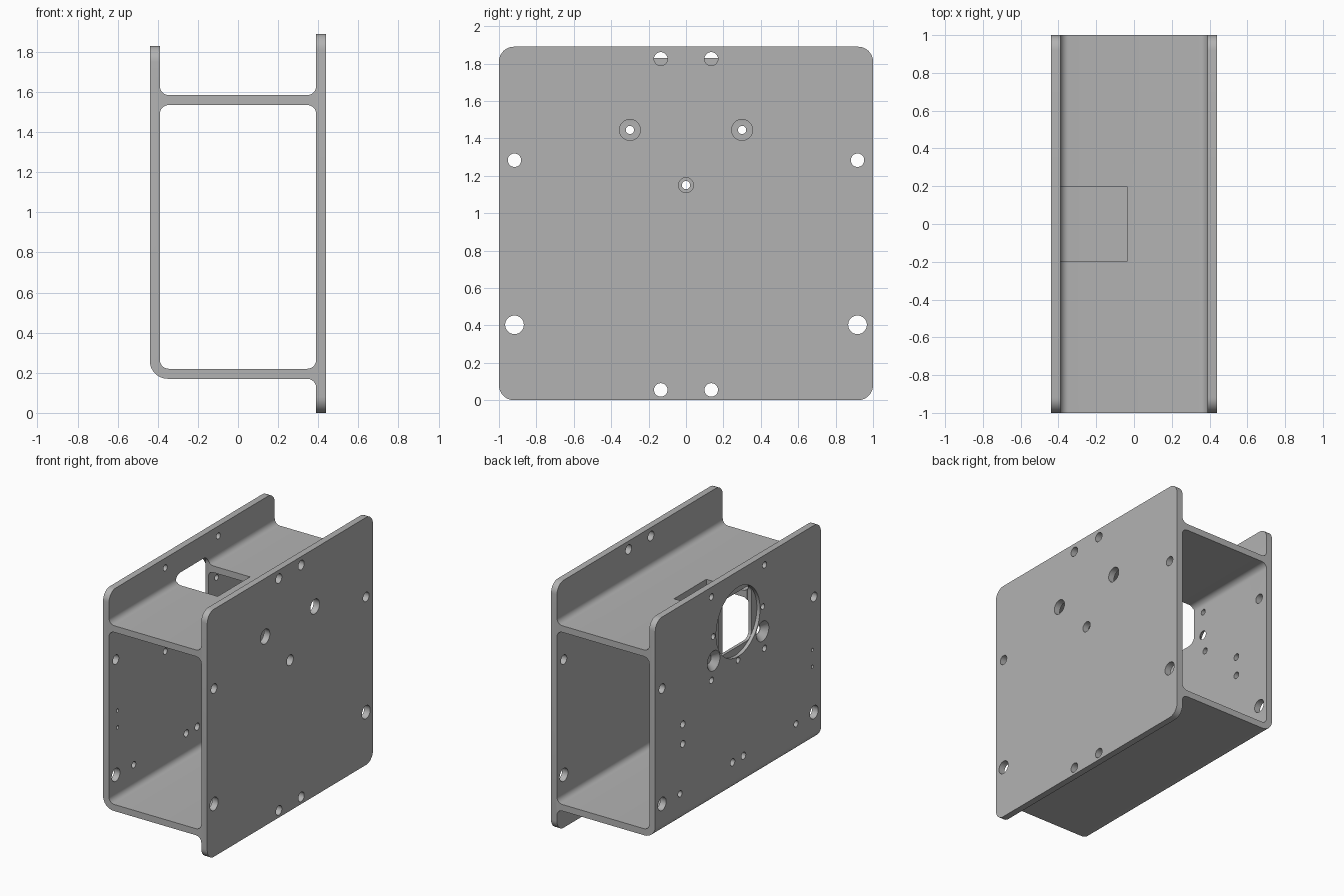
import bpy, bmesh
from math import sin, cos, pi
from mathutils import Matrix, Vector

cube = bpy.data.objects.get("Cube")
if cube:
    bpy.data.objects.remove(cube, do_unlink=True)

# Main dimensions
OUT, INN = 0.44, 0.39            # outer and inner faces of both side plates
FILLET, CORNER = 0.045, 0.08
LOW, HIGH = (0.17, 0.22), (1.535, 1.585)   # lower and upper web heights
TALL_TOP, SHORT_TOP = 1.89, 1.83
HUB_Z = 1.443


def arc(p, d1, d2, r, n=8):
    """Points rounding the square corner p between directions d1 and d2."""
    c = p + r * (d1 + d2)
    return [c - r * (d2 * cos(t) + d1 * sin(t))
            for t in (pi / 2 * i / n for i in range(n + 1))]


def rounded(corners):
    """Outline from (u, v, radius) corners."""
    pts = []
    for i, (u, v, r) in enumerate(corners):
        p = Vector((u, v))
        if not r:
            pts.append(p)
            continue
        before = Vector(corners[i - 1][:2])
        after = Vector(corners[(i + 1) % len(corners)][:2])
        pts += arc(p, (before - p).normalized(), (after - p).normalized(), r)
    return pts


def box(u0, u1, v0, v1, r):
    return rounded([(u0, v0, r), (u1, v0, r), (u1, v1, r), (u0, v1, r)])


def prism(bm, pts, axis, a, b):
    """Extrude an outline along x (outline in y, z) or y (outline in x, z)."""
    def place(p, t):
        return (t, p.x, p.y) if axis == "x" else (p.x, t, p.y)
    face = bm.faces.new([bm.verts.new(place(p, a)) for p in pts])
    new = bmesh.ops.extrude_face_region(bm, geom=[face])["geom"]
    verts = [g for g in new if isinstance(g, bmesh.types.BMVert)]
    shift = (b - a, 0, 0) if axis == "x" else (0, b - a, 0)
    bmesh.ops.translate(bm, verts=verts, vec=shift)


def drill(bm, x0, x1, y, z, r, r_end=None, n=32):
    """Round plug along x, tapered if r_end is given."""
    place = Matrix.Translation(((x0 + x1) / 2, y, z)) @ Matrix.Rotation(pi / 2, 4, "Y")
    bmesh.ops.create_cone(bm, cap_ends=True, segments=n, radius1=r,
                          radius2=r if r_end is None else r_end,
                          depth=x1 - x0, matrix=place)


def finish(bm, name):
    bmesh.ops.recalc_face_normals(bm, faces=bm.faces)
    mesh = bpy.data.meshes.new(name)
    bm.to_mesh(mesh)
    bm.free()
    ob = bpy.data.objects.new(name, mesh)
    bpy.context.collection.objects.link(ob)
    return ob


def cut(target, bm):
    """Subtract the plugs in bm from the target."""
    cutter = finish(bm, "cutter")
    cutter.hide_render = True
    mod = target.modifiers.new("cut", "BOOLEAN")
    mod.operation, mod.solver, mod.object = "DIFFERENCE", "EXACT", cutter
    bpy.context.view_layer.objects.active = target
    bpy.ops.object.modifier_apply(modifier=mod.name)
    bpy.data.objects.remove(cutter, do_unlink=True)


# Bracket body: two plates joined by two webs, as one section
bm = bmesh.new()
prism(bm, rounded([
    (OUT, 0, 0), (OUT, TALL_TOP, 0), (INN, TALL_TOP, 0),
    (INN, HIGH[1], FILLET), (-INN, HIGH[1], FILLET),
    (-INN, SHORT_TOP, 0), (-OUT, SHORT_TOP, 0),
    (-OUT, LOW[0], 0.09), (INN, LOW[0], FILLET), (INN, 0, 0)]), "y", -1, 1)
body = finish(bm, "bracket_body")

# Open tunnel between the webs
bm = bmesh.new()
prism(bm, box(-INN, INN, LOW[1], HIGH[0], FILLET), "y", -1.1, 1.1)
cut(body, bm)

# Rounded plate corners
bm = bmesh.new()
for s in (-1, 1):
    for x, z, up in ((OUT, 0, -1), (OUT, TALL_TOP, 1), (-OUT, SHORT_TOP, 1)):
        p, d1, d2 = Vector((s, z)), Vector((-s, 0)), Vector((0, -up))
        e = 0.05
        pts = arc(p, d1, d2, CORNER) + [
            p + CORNER * d2 - e * d1, p - e * (d1 + d2), p + CORNER * d1 - e * d2]
        mid = x * 0.945
        prism(bm, pts, "x", mid - 0.05, mid + 0.05)
cut(body, bm)

# Holes in the tall plate: (y, z, radius), mirrored in y
R = (INN - 0.03, OUT + 0.03)
L = (-OUT - 0.03, -INN + 0.03)
bm = bmesh.new()
for s in (-1, 1):
    for y, z, r in ((0.135, 1.825, 0.036), (0.135, 0.055, 0.036),
                    (0.3, 1.445, 0.056), (0.917, 1.283, 0.036),
                    (0.917, 0.403, 0.05)):
        drill(bm, *R, s * y, z, r)
    # Matching and small holes in the short plate
    for y, z, r in ((0.917, 1.283, 0.036), (0.917, 0.403, 0.05),
                    (0.3, 1.445, 0.022), (0.32, 1.755, 0.024),
                    (0.32, 1.118, 0.024), (0.7, 0.397, 0.024),
                    (0.066, 0.395, 0.027)):
        drill(bm, *L, s * y, z, r)
drill(bm, *R, 0, 1.15, 0.04)
drill(bm, *L, 0, 1.15, 0.022)
for y, z, r in ((0.666, 0.915, 0.026), (0.666, 0.765, 0.026),
                (-0.896, 0.886, 0.013), (-0.896, 0.757, 0.013)):
    drill(bm, *L, y, z, r)
# Countersinks beside the hub
for s in (-1, 1):
    drill(bm, -OUT - 0.002, -INN - 0.005, s * 0.295, 1.258, 0.078, 0.034)
cut(body, bm)

bm = bmesh.new()
for s in (-1, 1):
    drill(bm, *L, s * 0.295, 1.258, 0.034)
cut(body, bm)

# Round hub recess on the outside of the short plate
bm = bmesh.new()
drill(bm, -OUT - 0.05, -OUT + 0.027, 0, HUB_Z, 0.265, n=64)
cut(body, bm)

# Square window through the short plate
bm = bmesh.new()
prism(bm, box(-0.2, 0.2, HUB_Z - 0.208, HUB_Z + 0.208, 0.06), "x", -0.5, -INN + 0.01)
cut(body, bm)

# Notch in the upper web behind the window
bm = bmesh.new()
prism(bm, box(-0.195, 0.195, HIGH[0] - 0.08, HIGH[1] + 0.08, 0), "x", -INN + 0.0005, -0.035)
cut(body, bm)

# Material and shading
grey = bpy.data.materials.new("plain_grey")
grey.use_nodes = True
colour = (0.45, 0.45, 0.45, 1)
grey.diffuse_color = colour
grey.node_tree.nodes["Principled BSDF"].inputs["Base Color"].default_value = colour
body.data.materials.clear()
body.data.materials.append(grey)
for poly in body.data.polygons:
    poly.material_index = 0
bpy.ops.object.select_all(action="DESELECT")
body.select_set(True)
bpy.context.view_layer.objects.active = body
bpy.ops.object.shade_smooth_by_angle(angle=pi / 6)
